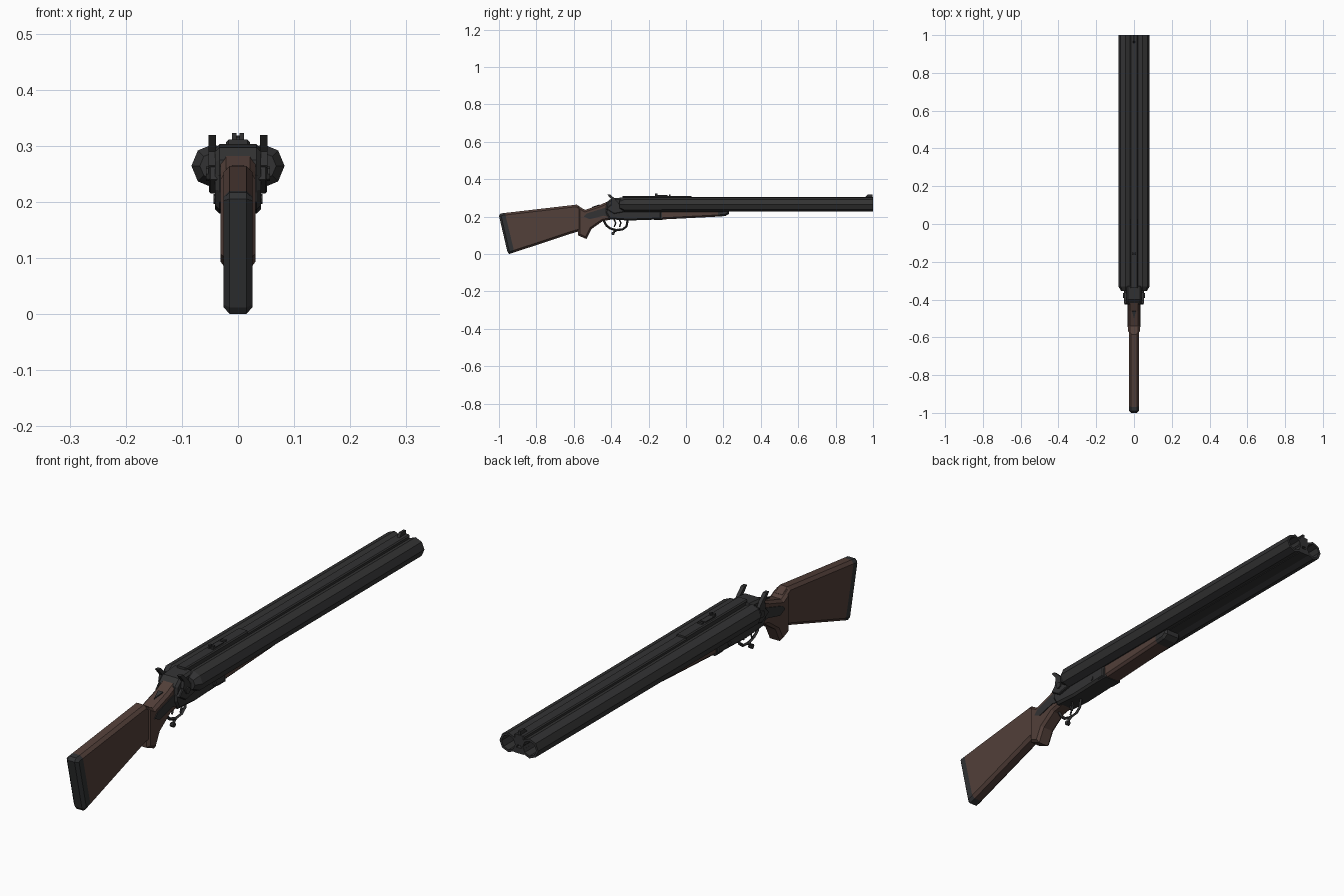
import bpy, bmesh, math
from mathutils import Vector, Matrix

cube = bpy.data.objects.get("Cube")
if cube:
    bpy.data.objects.remove(cube, do_unlink=True)


def material(name, color):
    mat = bpy.data.materials.new(name)
    mat.use_nodes = True
    mat.diffuse_color = (*color, 1)
    mat.node_tree.nodes["Principled BSDF"].inputs["Base Color"].default_value = (*color, 1)
    return mat


STEEL = material("dark steel", (0.032, 0.032, 0.033))
WOOD = material("brown wood", (0.085, 0.05, 0.041))
RUBBER = material("butt pad rubber", (0.03, 0.031, 0.033))


def finish(name, bm, *mats):
    bmesh.ops.recalc_face_normals(bm, faces=bm.faces)
    mesh = bpy.data.meshes.new(name)
    bm.to_mesh(mesh)
    bm.free()
    for mat in mats:
        mesh.materials.append(mat)
    obj = bpy.data.objects.new(name, mesh)
    bpy.context.collection.objects.link(obj)
    return obj


def prism_mesh(outline, half, chamfer=0.0, x=0.0):
    """Side outline of (y, z) points, extruded across x with chamfered rims."""
    bm = bmesh.new()
    face = bm.faces.new([bm.verts.new((x - half, y, z)) for y, z in outline])
    out = bmesh.ops.extrude_face_region(bm, geom=[face])
    moved = [v for v in out["geom"] if isinstance(v, bmesh.types.BMVert)]
    bmesh.ops.translate(bm, verts=moved, vec=(2 * half, 0, 0))
    if chamfer:
        rims = [e for e in bm.edges if abs(e.verts[0].co.x - e.verts[1].co.x) < half]
        bmesh.ops.bevel(bm, geom=rims, offset=chamfer, segments=1, profile=0.5,
                        affect='EDGES', clamp_overlap=True)
    return bm


def prism(name, outline, half, mat, chamfer=0.0, x=0.0):
    return finish(name, prism_mesh(outline, half, chamfer, x), mat)


def box(name, y0, y1, z0, z1, half, mat, chamfer=0.0, x=0.0):
    return prism(name, [(y0, z0), (y1, z0), (y1, z1), (y0, z1)], half, mat, chamfer, x)


def split_material(bm, point, normal):
    """Cut along a plane and give the far side the second material."""
    point, normal = Vector(point), Vector(normal)
    bmesh.ops.bisect_plane(bm, geom=bm.verts[:] + bm.edges[:] + bm.faces[:],
                           plane_co=point, plane_no=normal)
    for f in bm.faces:
        f.material_index = int((f.calc_center_median() - point).dot(normal) > 0)


def barrel(name, x, z, profile):
    bm = bmesh.new()
    verts = [bm.verts.new((x + r, y, z)) for y, r in profile]
    edges = [bm.edges.new(pair) for pair in zip(verts, verts[1:])]
    bmesh.ops.spin(bm, geom=verts + edges, cent=(x, 0, z), axis=(0, 1, 0),
                   angle=math.tau, steps=8)
    bmesh.ops.remove_doubles(bm, verts=bm.verts, dist=0.0001)
    return finish(name, bm, STEEL)


def knob(name, x, y, z, radius, depth):
    bm = bmesh.new()
    bmesh.ops.create_cone(bm, cap_ends=True, segments=8, radius1=radius,
                          radius2=radius, depth=depth,
                          matrix=Matrix.Translation((x, y, z)) @ Matrix.Rotation(math.pi / 2, 4, 'Y'))
    return finish(name, bm, STEEL)


def rod(name, points, radius, x=0.0):
    """Thin bent bar through (y, z) points."""
    curve = bpy.data.curves.new(name, 'CURVE')
    curve.dimensions = '3D'
    curve.bevel_depth = radius
    curve.bevel_resolution = 0
    curve.use_fill_caps = True
    spline = curve.splines.new('POLY')
    spline.points.add(len(points) - 1)
    for p, (y, z) in zip(spline.points, points):
        p.co = (x, y, z, 1)
    temp = bpy.data.objects.new(name, curve)
    bpy.context.collection.objects.link(temp)
    bpy.context.view_layer.update()
    mesh = bpy.data.meshes.new_from_object(temp.evaluated_get(bpy.context.evaluated_depsgraph_get()))
    bpy.data.objects.remove(temp, do_unlink=True)
    mesh.materials.clear()
    mesh.materials.append(STEEL)
    for poly in mesh.polygons:
        poly.material_index = 0
        poly.use_smooth = False
    obj = bpy.data.objects.new(name, mesh)
    bpy.context.collection.objects.link(obj)


# Butt stock with its rubber pad
bm = prism_mesh([(-1, 0.205), (-0.99, 0.217), (-0.585, 0.264), (-0.555, 0.245),
                 (-0.555, 0.125), (-0.59, 0.117), (-0.93, 0.005), (-0.945, 0), (-0.955, 0.012)],
                0.026, 0.011)
split_material(bm, (0, -0.968, 0.22), (0, -0.21, -0.05))
finish("butt_stock", bm, WOOD, RUBBER)

# Pistol grip and wrist
prism("grip", [(-0.578, 0.257), (-0.54, 0.236), (-0.46, 0.262), (-0.4, 0.29), (-0.37, 0.28),
               (-0.37, 0.19), (-0.445, 0.176), (-0.505, 0.134), (-0.532, 0.08), (-0.578, 0.1)],
      0.031, WOOD, 0.01)

# Tang pointing back along the wrist
bm = bmesh.new()
bmesh.ops.create_cone(bm, cap_ends=True, segments=3, radius1=0.02, radius2=0.02, depth=0.008)
lowest = min(bm.verts, key=lambda v: v.co.y).co
turn = math.pi * 1.5 - math.atan2(lowest.y, lowest.x)
bmesh.ops.transform(bm, verts=bm.verts, matrix=Matrix.Translation((0, -0.475, 0.257))
                    @ Matrix.Rotation(math.radians(18), 4, 'X')
                    @ Matrix.Diagonal((0.6, 1.4, 1, 1)) @ Matrix.Rotation(turn, 4, 'Z'))
finish("tang", bm, STEEL)

# Receiver, with tail plates let into the grip
prism("receiver", [(-0.425, 0.275), (-0.4, 0.297), (-0.33, 0.303), (-0.31, 0.25), (-0.13, 0.25),
                   (-0.13, 0.185), (-0.31, 0.179), (-0.41, 0.186), (-0.43, 0.22)],
      0.041, STEEL, 0.008)
prism("tail_plate", [(-0.38, 0.26), (-0.44, 0.245), (-0.53, 0.217), (-0.546, 0.2),
                     (-0.515, 0.186), (-0.44, 0.205), (-0.38, 0.19)], 0.034, STEEL)

# Fore-end with a steel tip
bm = prism_mesh([(-0.14, 0.24), (-0.14, 0.184), (0.17, 0.2), (0.21, 0.203), (0.23, 0.215), (0.23, 0.24)],
                0.036, 0.009)
split_material(bm, (0, 0.17, 0.2), (0, 1, 0))
finish("fore_end", bm, WOOD, STEEL)
box("hinge_block", -0.17, -0.125, 0.182, 0.225, 0.038, STEEL, 0.004)

# Paired parts: barrels, locks, hammers and triggers
for side, s in (("right", -1), ("left", 1)):
    barrel(side + "_barrel", s * 0.044, 0.264,
           [(-0.355, 0), (-0.355, 0.024), (-0.33, 0.039), (0.2, 0.038), (1, 0.037),
            (1, 0.028), (0.6, 0.028), (0.6, 0)])
    prism(side + "_lock_plate", [(-0.425, 0.24), (-0.405, 0.262), (-0.34, 0.275), (-0.33, 0.225),
                                 (-0.385, 0.215)], 0.011, STEEL, 0.003, s * 0.041)
    prism(side + "_hammer", [(-0.36, 0.25), (-0.385, 0.238), (-0.402, 0.265), (-0.397, 0.29),
                             (-0.422, 0.319), (-0.405, 0.319), (-0.38, 0.295), (-0.362, 0.275)],
          0.007, STEEL, 0.0, s * 0.046)
    knob(side + "_hammer_pivot", s * 0.05, -0.378, 0.25, 0.013, 0.014)
    knob(side + "_receiver_pin", s * 0.04, -0.2, 0.205, 0.009, 0.008)
    rod(side + "_trigger", [(-0.37 + s * 0.014, 0.185), (-0.362 + s * 0.014, 0.165),
                            (-0.37 + s * 0.014, 0.145)], 0.004, s * 0.008)

# Ribs between the barrels
box("top_rib", -0.34, 1, 0.265, 0.304, 0.021, STEEL, 0.004)
box("bottom_rib", -0.3, 1, 0.234, 0.255, 0.02, STEEL)
box("rear_rib", -0.34, 0.03, 0.29, 0.311, 0.021, STEEL, 0.004)

# Sights
box("rear_sight_base", -0.16, -0.1, 0.305, 0.315, 0.011, STEEL)
for s in (-1, 1):
    box("rear_sight_leaf", -0.165, -0.152, 0.305, 0.323, 0.004, STEEL, 0.0, s * 0.007)
box("rear_sight_step", -0.092, -0.082, 0.305, 0.317, 0.009, STEEL)
prism("front_sight", [(0.955, 0.3), (0.97, 0.318), (0.997, 0.318), (0.997, 0.3)], 0.005, STEEL)

# Trigger guard and its lever spur
rod("trigger_guard", [(-0.44, 0.178), (-0.425, 0.152), (-0.405, 0.137), (-0.375, 0.128),
                      (-0.34, 0.131), (-0.318, 0.148), (-0.312, 0.182)], 0.006)
rod("lever_spur", [(-0.365, 0.13), (-0.382, 0.122), (-0.39, 0.108)], 0.006)
knob("lever_tip", 0, -0.39, 0.11, 0.009, 0.014)
